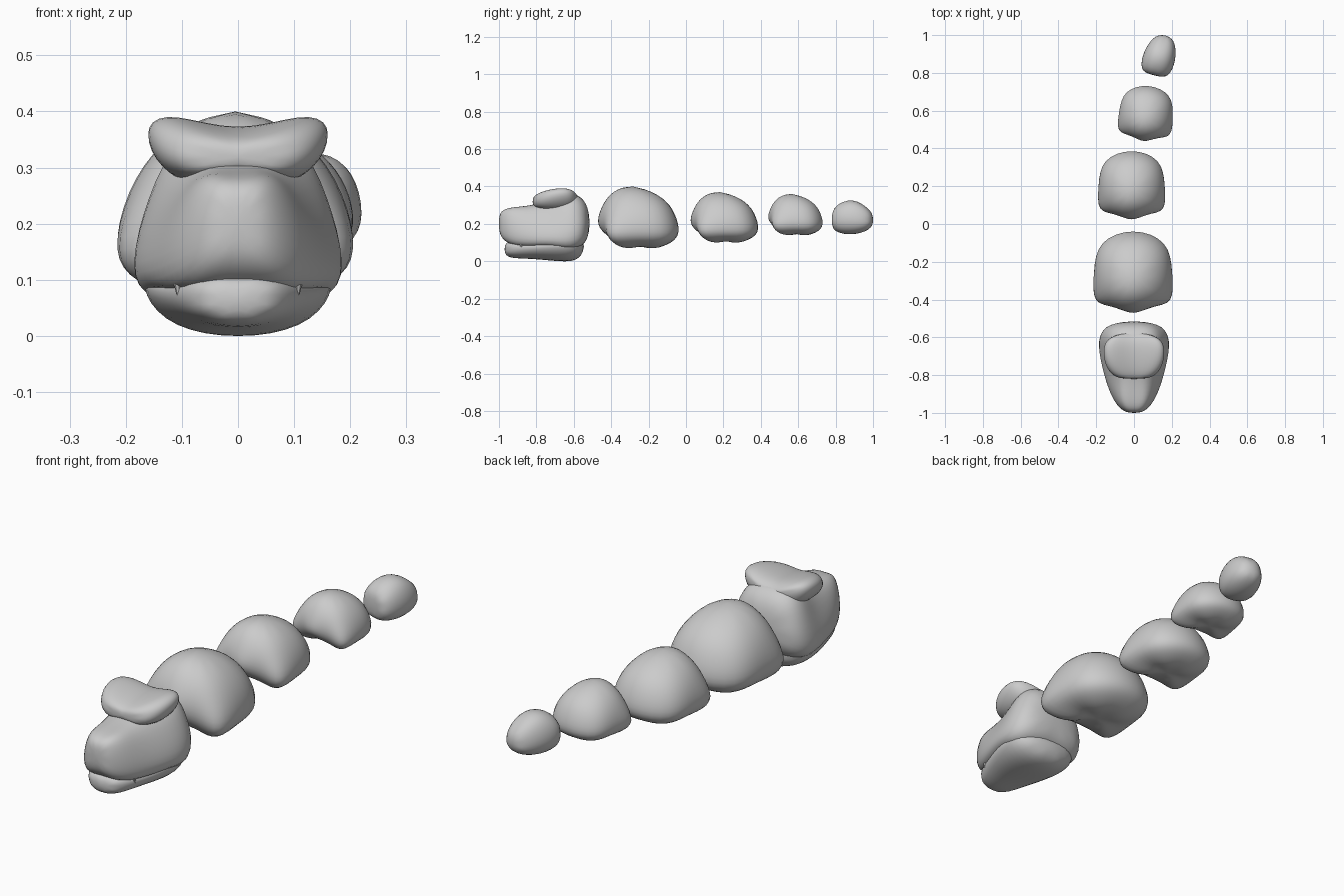
import bpy, bmesh, math
from mathutils import Vector, Matrix

cube = bpy.data.objects.get("Cube")
if cube:
    bpy.data.objects.remove(cube, do_unlink=True)

stone = bpy.data.materials.new("stone_grey")
stone.use_nodes = True
stone.diffuse_color = (0.6, 0.6, 0.6, 1)
stone.node_tree.nodes["Principled BSDF"].inputs["Base Color"].default_value = (0.6, 0.6, 0.6, 1)


def mirrored_loft(name, rings, start, end):
    """Loft half rings, mirrored across x, between two end points."""
    bm = bmesh.new()
    loops = []
    for ring in rings:
        other = [(-x, y, z) for x, y, z in ring[-2:0:-1]]
        loops.append([bm.verts.new(p) for p in list(ring) + other])
    n = len(loops[0])
    for a, b in zip(loops, loops[1:]):
        for i in range(n):
            j = (i + 1) % n
            bm.faces.new((a[i], a[j], b[j], b[i]))
    for loop, tip in ((loops[0], start), (loops[-1], end)):
        pole = bm.verts.new(tip)
        for i in range(n):
            bm.faces.new((loop[i], loop[(i + 1) % n], pole))
    bmesh.ops.recalc_face_normals(bm, faces=bm.faces)
    mesh = bpy.data.meshes.new(name)
    bm.to_mesh(mesh)
    bm.free()
    obj = bpy.data.objects.new(name, mesh)
    bpy.context.collection.objects.link(obj)
    mesh.materials.append(stone)
    return obj


def bake(obj, modifier, **settings):
    """Apply one modifier to an object."""
    mod = obj.modifiers.new("shape", modifier)
    for key, value in settings.items():
        setattr(mod, key, value)
    graph = bpy.context.evaluated_depsgraph_get()
    mesh = bpy.data.meshes.new_from_object(obj.evaluated_get(graph))
    obj.modifiers.clear()
    obj.data = mesh


def finish(obj, low, high):
    """Soften the cage, fit it to a box and shade it smooth."""
    bake(obj, 'SUBSURF', levels=2)
    verts = obj.data.vertices
    for k in range(3):
        values = [v.co[k] for v in verts]
        a, b = min(values), max(values)
        for v in verts:
            v.co[k] = low[k] + (v.co[k] - a) / (b - a) * (high[k] - low[k])
    obj.data.polygons.foreach_set("use_smooth", [True] * len(obj.data.polygons))


def stations(rows):
    """Rows of y followed by half profile (x, z) pairs, bottom to top."""
    return [[(x, y, z) for x, z in pairs] for y, *pairs in rows]


# Skull with snout and flared cheeks
skull = mirrored_loft("skull", stations([
    (-.99, (0, .14), (.05, .13), (.06, .18), (.05, .24), (.03, .26), (0, .26)),
    (-.93, (0, .10), (.10, .09), (.11, .16), (.09, .24), (.06, .28), (0, .27)),
    (-.83, (0, .11), (.13, .08), (.15, .14), (.11, .23), (.06, .28), (0, .28)),
    (-.72, (0, .10), (.15, .09), (.18, .13), (.13, .23), (.08, .30), (0, .31)),
    (-.62, (0, .09), (.16, .06), (.19, .13), (.16, .24), (.12, .34), (0, .35)),
    (-.54, (0, .10), (.12, .10), (.16, .16), (.13, .25), (.08, .31), (0, .31)),
]), (0, -1, .2), (0, -.51, .2))
finish(skull, (-.185, -1, .065), (.185, -.515, .36))

# Saddle-shaped brow crest with two raised lobes
crest = mirrored_loft("brow_crest", stations([
    (-.81, (0, .30), (.06, .29), (.11, .30), (.11, .34), (.07, .36), (0, .345)),
    (-.74, (0, .27), (.09, .27), (.15, .31), (.16, .37), (.11, .39), (0, .355)),
    (-.65, (0, .27), (.09, .27), (.15, .32), (.17, .38), (.12, .40), (0, .36)),
    (-.60, (0, .28), (.08, .28), (.13, .33), (.13, .37), (.10, .38), (0, .355)),
]), (0, -.82, .32), (0, -.57, .33))
finish(crest, (-.16, -.82, .265), (.16, -.575, .39))

# Lower jaw
jaw = mirrored_loft("lower_jaw", stations([
    (-.95, (0, .02), (.06, .03), (.08, .06), (.07, .10), (0, .10)),
    (-.84, (0, .02), (.08, .03), (.12, .06), (.11, .09), (0, .09)),
    (-.72, (0, .01), (.11, .02), (.16, .07), (.15, .10), (0, .09)),
    (-.60, (0, 0), (.11, .02), (.16, .07), (.15, .11), (0, .10)),
]), (0, -.97, .06), (0, -.55, .08))
finish(jaw, (-.165, -.97, 0), (.165, -.545, .115))

# Nostril pits and upper fangs
for side, label in ((1, "left"), (-1, "right")):
    bpy.ops.mesh.primitive_uv_sphere_add(segments=12, ring_count=8, radius=.012)
    pit = bpy.context.object
    pit.location = (side * .058, -.945, .24)
    pit.scale = (.7, 1.6, 1.2)
    pit.hide_render = True
    bpy.context.view_layer.update()
    bake(skull, 'BOOLEAN', operation='DIFFERENCE', object=pit)
    bpy.data.objects.remove(pit, do_unlink=True)
    for place, y, x in (("front", -.88, .105), ("rear", -.72, .148)):
        bpy.ops.mesh.primitive_cone_add(vertices=8, radius1=.016, radius2=.004, depth=.05,
                                        location=(side * x, y, .095), rotation=(math.pi, 0, 0))
        fang = bpy.context.object
        fang.name = f"{place}_fang_{label}"
        fang.data.materials.append(stone)

# Domed body segments: half plans run front, notch, lobe, side, rear corner, back
SEGMENT = [
    [(0, -.10, .05), (.06, -.09, .03), (.10, -.06, 0), (.09, .02, .03), (.07, .07, .0), (0, .10, .02)],
    [(0, -.18, .10), (.08, -.12, .05), (.17, -.14, .03), (.17, 0, .05), (.14, .13, .03), (0, .18, .05)],
    [(0, -.23, .15), (.09, -.16, .11), (.22, -.18, .08), (.20, 0, .10), (.19, .16, .08), (0, .23, .10)],
    [(0, -.20, .21), (.09, -.18, .21), (.17, -.13, .20), (.19, 0, .20), (.16, .14, .20), (0, .20, .20)],
    [(0, -.15, .31), (.07, -.13, .30), (.12, -.09, .29), (.13, 0, .29), (.10, .10, .28), (0, .14, .28)],
]
for name, low, high, turn in (
        ("front_segment", (-.215, -.47, .07), (.205, -.04, .40), 0),
        ("middle_segment", (-.19, .025, .10), (.165, .385, .37), 0),
        ("rear_segment", (-.085, .44, .14), (.205, .73, .36), -5)):
    body = mirrored_loft(name, SEGMENT, (0, 0, .03), (0, -.03, .36))
    body.data.transform(Matrix.Rotation(math.radians(turn), 4, 'Z'))
    finish(body, low, high)

# Blunt tail tip, turned to one side
tail = mirrored_loft("tail_tip", stations([
    (-.10, (0, .02), (.07, .03), (.08, .10), (.05, .14), (0, .15)),
    (0, (0, 0), (.08, .03), (.09, .10), (.06, .17), (0, .19)),
    (.09, (0, .03), (.05, .04), (.06, .08), (.04, .13), (0, .13)),
]), (0, -.11, .08), (0, .12, .08))
tail.data.transform(Matrix.Rotation(math.radians(-15), 4, 'Z'))
finish(tail, (.04, .78, .145), (.22, 1, .325))
